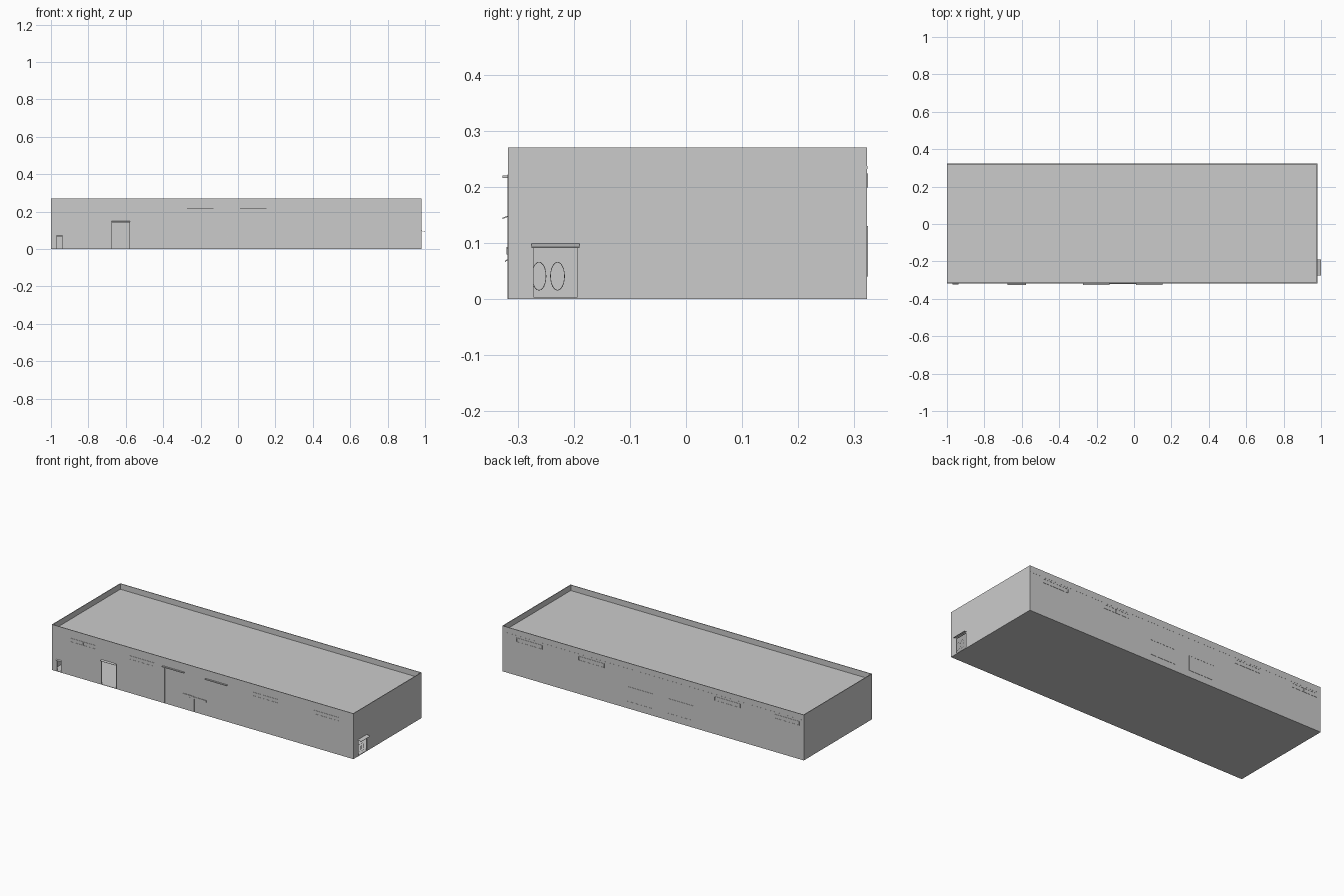
import bpy, math
from mathutils import Vector

if "Cube" in bpy.data.objects:
    bpy.data.objects.remove(bpy.data.objects["Cube"])

X0, X1, Y0, Y1, H, T = -1.0, 0.98, -0.317, 0.323, 0.27, 0.004


def box(name, x0, x1, y0, y1, z0, z1):
    v = [(x, y, z) for z in (z0, z1) for x, y in ((x0, y0), (x1, y0), (x1, y1), (x0, y1))]
    f = [(3, 2, 1, 0), (4, 5, 6, 7), (0, 1, 5, 4), (1, 2, 6, 5), (2, 3, 7, 6), (3, 0, 4, 7)]
    me = bpy.data.meshes.new(name)
    me.from_pydata(v, [], f)
    ob = bpy.data.objects.new(name, me)
    bpy.context.collection.objects.link(ob)
    return ob


def cut(target, *dims):
    c = box("opening_cutter", *dims)
    c.hide_render = True
    c.hide_viewport = True
    c.display_type = 'WIRE'
    m = target.modifiers.new("opening", 'BOOLEAN')
    m.operation = 'DIFFERENCE'
    m.solver = 'EXACT'
    m.object = c


def slope(ob, axis, outer, drop):
    # lower the outer edge of a slab to make a sloped hood
    for v in ob.data.vertices:
        if abs(v.co[axis] - outer) < 1e-5:
            v.co.z -= drop


def window(name, x0, x1, z0, z1, y, out):
    # glass pane, frame bars and centre mullion standing just off the wall
    def ys(d):
        return sorted((y - out * 0.0005, y + out * d))
    b = 0.0025
    box(name + "_glass", x0, x1, *ys(0.0005), z0, z1)
    for i, z in enumerate((z0, z1 - b)):
        box(f"{name}_rail_{i}", x0, x1, *ys(0.0015), z, z + b)
    for i, x in enumerate((x0, (x0 + x1 - b) / 2, x1 - b)):
        box(f"{name}_post_{i}", x, x + b, *ys(0.0015), z0, z1)


# floor, roof and the four walls rising past the roof as a parapet
box("floor", X0 + .001, X1 - .001, Y0 + .001, Y1 - .001, 0, 0.002)
box("roof", X0 + .001, X1 - .001, Y0 + .001, Y1 + .0005, 0.232, 0.237)
front = box("front_wall", X0, X1, Y0, Y0 + T, 0, H)
box("back_wall", X0, X1, Y1 - T, Y1, 0, H)
right = box("right_wall", X1 - T, X1, Y0 + T, Y1 - T, 0, H)
box("left_wall", X0, X0 + T, Y0 + T, Y1 - T, 0, H)

# interior partitions
box("cross_partition", -0.29, 0.19, -0.112, -0.106, 0, 0.232)
box("long_partition", -0.083, -0.077, -0.106, Y1 - T, 0, 0.232)

# open doorways with sloped hoods on the front
for name, x0, x1, z, d in (("loading_door", -0.677, -0.577, 0.145, 0.01),
                           ("small_door", -0.97, -0.937, 0.068, 0.006)):
    cut(front, x0 + .002, x1 - .002, Y0 - .02, Y0 + .02, 0.002, z)
    hood = box(name + "_hood", x0, x1, Y0 - d, Y0, z + .002, z + .004)
    slope(hood, 1, Y0 - d, 0.004)
    for i, x in enumerate((x0, x1 - .003)):
        box(f"{name}_jamb_{i}", x, x + .003, Y0 - .001, Y0 + T, 0, z)

# side doorway with its hood, jambs and oval rings
cut(right, X1 - .03, X1 + .03, -0.273, -0.192, 0.004, 0.093)
hood = box("side_door_hood", X1, 1.0, -0.275, -0.19, 0.097, 0.099)
slope(hood, 0, 1.0, 0.006)
for i, y in enumerate((-0.275, -0.193)):
    box(f"side_door_jamb_{i}", X1 - T, X1 + .001, y, y + .003, 0, 0.097)
box("side_door_lintel", X1 - T, X1 + .001, -0.275, -0.19, 0.092, 0.097)


def oval(name, loc, rx, rz, spin):
    cu = bpy.data.curves.new(name, 'CURVE')
    cu.dimensions = '3D'
    cu.bevel_depth = 0.0006
    cu.bevel_resolution = 0
    s = cu.splines.new('POLY')
    s.points.add(23)
    for i, p in enumerate(s.points):
        a = i * math.tau / 24
        p.co = (rx * math.cos(a), 0, rz * math.sin(a), 1)
    s.use_cyclic_u = True
    ob = bpy.data.objects.new(name, cu)
    ob.location = loc
    ob.rotation_euler.z = spin
    bpy.context.collection.objects.link(ob)


for i, y in enumerate((-0.262, -0.229)):
    oval(f"side_door_oval_{i}", (X1 - .002, y, 0.041), 0.0125, 0.025, math.pi / 2)
for i, x in enumerate((-0.08, -0.05)):
    oval(f"entrance_oval_{i}", (x, Y0, 0.043), 0.0125, 0.025, 0)

# entrance: side seams, double door and flat canopies
for i, (x, z) in enumerate(((-0.261, 0.21), (0.082, 0.14))):
    box(f"entrance_post_{i}", x, x + .002, Y0 - .001, Y0 + T, 0, z)
for i, x in enumerate((-0.105, -0.063)):
    box(f"entrance_door_{i}", x, x + .04, Y0 - .0005, Y0 + T, 0.002, 0.08)
for i, x in enumerate((-0.272, 0.01)):
    box(f"upper_canopy_{i}", x, x + .142, Y0 - .01, Y0, 0.216, 0.22)
box("entrance_canopy_left", -0.142, -0.07, Y0 - .003, Y0, 0.083, 0.093)
box("entrance_canopy_right", -0.07, 0.015, Y0 - .003, Y0, 0.08, 0.09)

# high windows, front and back, and the two large back windows
for i, x in enumerate((-0.88, -0.495, 0.315, 0.715)):
    window(f"front_window_{i}", x, x + .17, 0.199, 0.222, Y0, -1)
for i, x in enumerate((-0.97, -0.583, 0.31, 0.717)):
    window(f"back_window_{i}", x, x + .17, 0.199, 0.224, Y1, 1)
for i, x in enumerate((-0.272, -0.007)):
    window(f"large_back_window_{i}", x, x + .167, 0.04, 0.13, Y1, 1)
